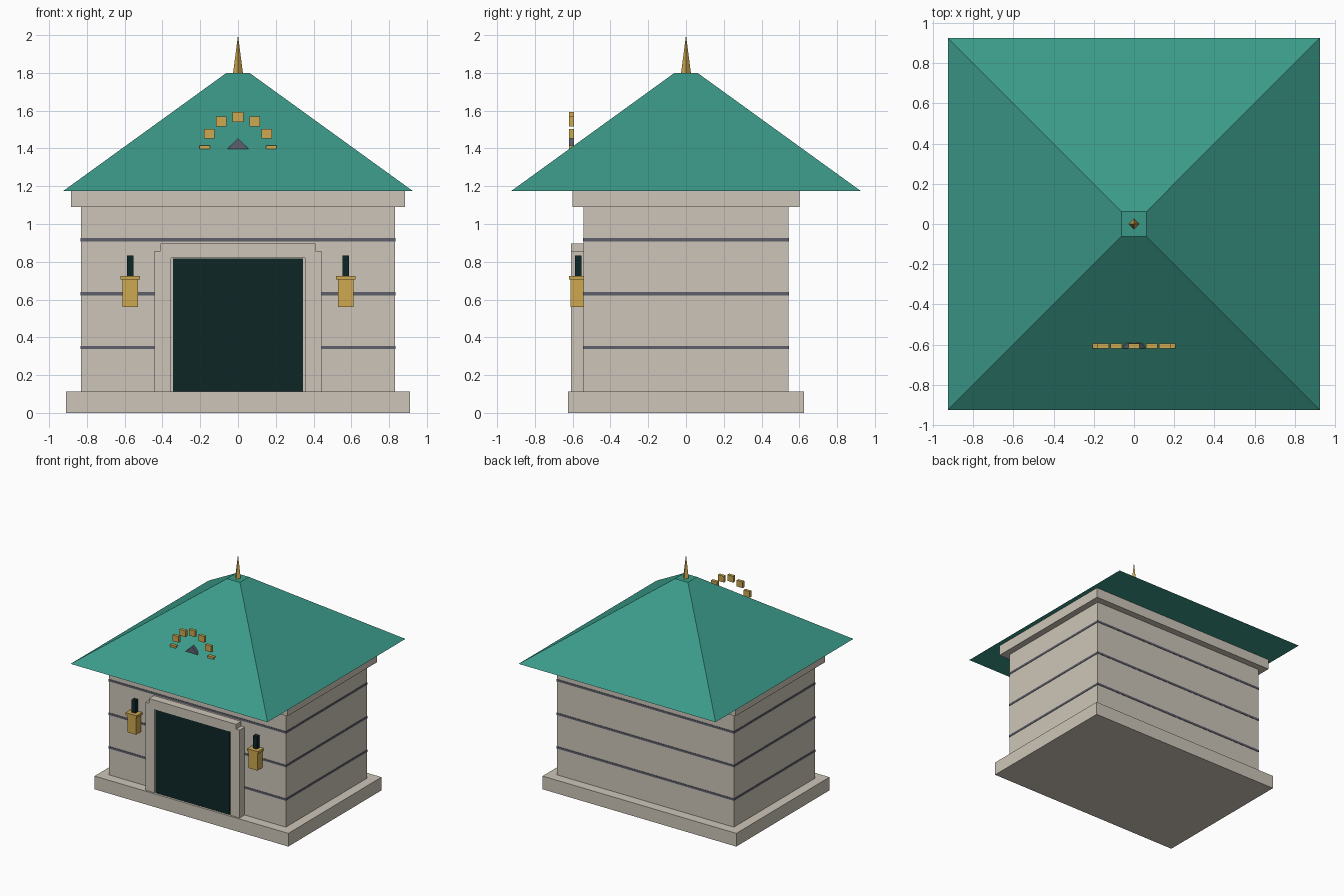
import bpy, math

if "Cube" in bpy.data.objects:
    bpy.data.objects.remove(bpy.data.objects["Cube"])


def material(name, rgb):
    """Flat colour given as sRGB 0-255, stored as linear."""
    def lin(c):
        c /= 255
        return c / 12.92 if c <= 0.04045 else ((c + 0.055) / 1.055) ** 2.4
    m = bpy.data.materials.new(name)
    m.diffuse_color = (*[lin(c) for c in rgb], 1)
    m.use_nodes = True
    m.node_tree.nodes["Principled BSDF"].inputs["Base Color"].default_value = m.diffuse_color
    return m


STONE = material("pale_stone", (205, 197, 184))
ROOF = material("green_roof", (59, 154, 137))
GOLD = material("gold", (205, 168, 80))
DARK = material("dark_green_black", (14, 38, 38))
SLATE = material("slate_grey", (93, 94, 107))


def mesh_object(name, verts, faces, mat):
    me = bpy.data.meshes.new(name)
    me.from_pydata(verts, [], faces)
    me.materials.append(mat)
    ob = bpy.data.objects.new(name, me)
    bpy.context.collection.objects.link(ob)
    return ob


def prism(name, profile, y0, y1, mat):
    """Extrude an x-z outline (counter-clockwise seen from the front) from y0 back to y1."""
    n = len(profile)
    verts = [(x, y, z) for y in (y0, y1) for x, z in profile]
    faces = [tuple(range(n)), tuple(range(2 * n - 1, n - 1, -1))]
    faces += [(i, i + n, (i + 1) % n + n, (i + 1) % n) for i in range(n)]
    return mesh_object(name, verts, faces, mat)


def box(name, x0, x1, y0, y1, z0, z1, mat):
    return prism(name, [(x0, z0), (x1, z0), (x1, z1), (x0, z1)], y0, y1, mat)


def slab(name, hx, hy, z0, z1, mat):
    return box(name, -hx, hx, -hy, hy, z0, z1, mat)


def taper(name, r0, r1, z0, z1, turn, mat):
    """Four-sided cone or frustum."""
    bpy.ops.mesh.primitive_cone_add(vertices=4, radius1=r0, radius2=r1, depth=z1 - z0,
                                    location=(0, 0, (z0 + z1) / 2))
    ob = bpy.context.object
    ob.name = name
    ob.rotation_euler.z = turn
    ob.data.materials.append(mat)
    return ob


# Main body
slab("plinth", 0.91, 0.625, 0, 0.112, STONE)
slab("walls", 0.83, 0.543, 0.112, 1.09, STONE)
slab("cornice", 0.885, 0.60, 1.09, 1.176, STONE)
for i in range(3):
    z = 0.346 + i * 0.285
    slab(f"wall_stripe_{i}", 0.833, 0.546, z - 0.009, z + 0.009, SLATE)

# Hipped roof with a flat tip, and spire
diag = math.sqrt(2)
taper("roof", 0.925 * diag, 0.061 * diag, 1.175, 1.80, math.pi / 4, ROOF)
taper("spire", 0.026, 0, 1.80, 2.0, 0, GOLD)

# Doorway: stepped surround, inner lining and dark door panel
half = [(0.355, 0.112), (0.443, 0.112), (0.443, 0.858), (0.41, 0.858), (0.41, 0.898)]
outline = half + [(-x, z) for x, z in reversed(half)] + [(-0.355, 0.82), (0.355, 0.82)]
prism("door_surround", outline, -0.61, -0.54, STONE)
box("door_lining", -0.355, 0.355, -0.60, -0.54, 0.112, 0.82, STONE)
box("door_panel", -0.345, 0.345, -0.606, -0.599, 0.112, 0.818, DARK)

# Wall torches on both sides of the door
for side, x in (("left", -0.57), ("right", 0.57)):
    box(f"{side}_torch_holder", x - 0.041, x + 0.041, -0.612, -0.54, 0.56, 0.708, GOLD)
    box(f"{side}_torch_rim", x - 0.051, x + 0.051, -0.62, -0.54, 0.706, 0.726, GOLD)
    box(f"{side}_torch_rod", x - 0.018, x + 0.018, -0.588, -0.552, 0.724, 0.832, DARK)

# Arch of gold blocks around a slate diamond on the front roof slope
for i in range(7):
    a = math.radians(30 * i)
    x, z = 0.177 * math.cos(a), 1.389 + 0.177 * math.sin(a)
    box(f"roof_arch_block_{i}", x - 0.028, x + 0.028, -0.619, -0.594,
        z - 0.026, z + 0.026, GOLD)
r, zc = 0.066, 1.389
prism("roof_diamond", [(0, zc - r), (r, zc), (0, zc + r), (-r, zc)], -0.619, -0.592, SLATE)
